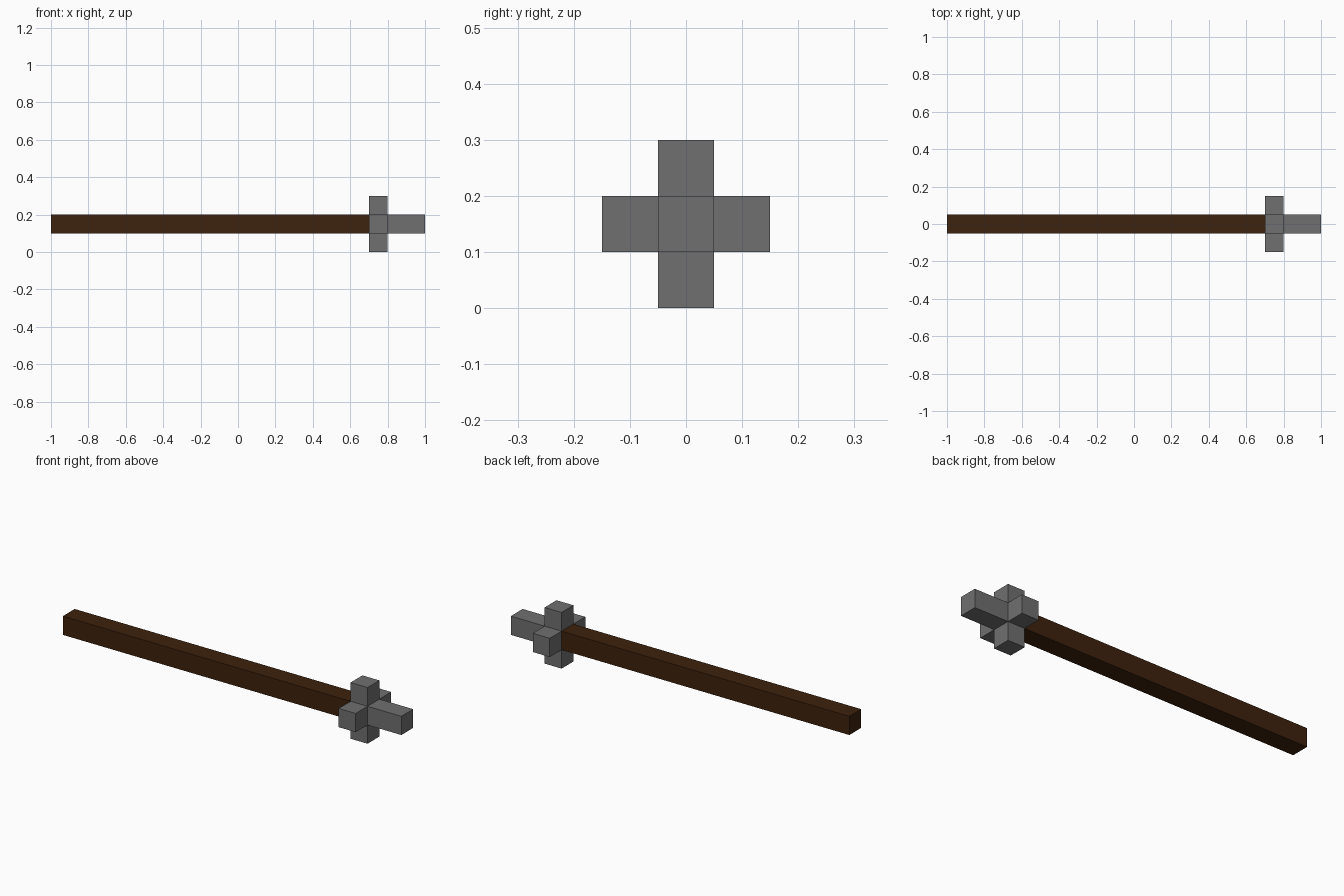
import bpy
import bmesh
from mathutils import Matrix, Vector

cube = bpy.data.objects.get("Cube")
if cube:
    bpy.data.objects.remove(cube, do_unlink=True)

SIDE = 0.1       # thickness of every bar
AXIS_Z = 0.15    # height of the shaft's centre line


def make_material(name, rgb):
    mat = bpy.data.materials.new(name)
    mat.use_nodes = True
    color = (*rgb, 1.0)
    mat.diffuse_color = color
    mat.node_tree.nodes["Principled BSDF"].inputs["Base Color"].default_value = color
    return mat


def add_box(bm, x0, x1):
    """Square bar along x, centred on the shaft's axis."""
    matrix = Matrix.Translation(((x0 + x1) / 2, 0, AXIS_Z)) @ Matrix.Diagonal((x1 - x0, SIDE, SIDE, 1))
    bmesh.ops.create_cube(bm, size=1, matrix=matrix)
    bm.normal_update()


def finish(bm, name, mat):
    bmesh.ops.recalc_face_normals(bm, faces=bm.faces[:])
    mesh = bpy.data.meshes.new(name)
    bm.to_mesh(mesh)
    bm.free()
    mesh.materials.append(mat)
    obj = bpy.data.objects.new(name, mesh)
    bpy.context.collection.objects.link(obj)
    return obj


wood = make_material("dark brown wood", (0.047, 0.016, 0.004))
metal = make_material("grey metal", (0.16, 0.16, 0.16))

# Wooden handle
bm = bmesh.new()
add_box(bm, -1.0, 0.7)
finish(bm, "handle", wood)

# Head: a core block with four short arms and a longer tip pulled out of its faces
bm = bmesh.new()
add_box(bm, 0.7, 0.8)
core_faces = [f for f in bm.faces if f.normal.x > -0.5]
for face in bmesh.ops.extrude_discrete_faces(bm, faces=core_faces)["faces"]:
    face.normal_update()
    normal = Vector(face.normal)
    length = 0.2 if normal.x > 0.5 else 0.1
    bmesh.ops.translate(bm, verts=face.verts[:], vec=normal * length)
bmesh.ops.remove_doubles(bm, verts=bm.verts[:], dist=1e-5)
finish(bm, "head", metal)
